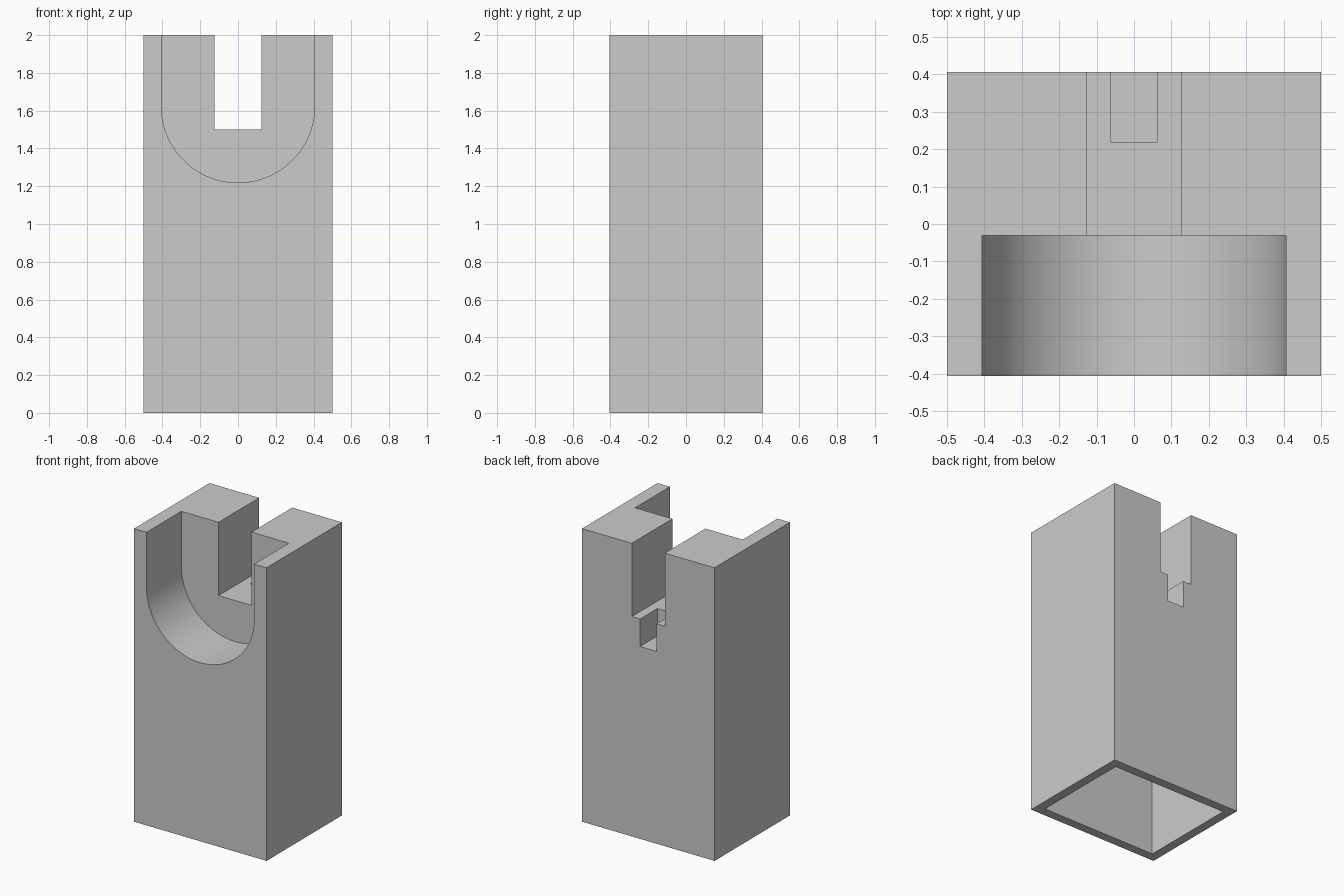
import bpy
import bmesh
from math import cos, sin, pi, radians

if "Cube" in bpy.data.objects:
    bpy.data.objects.remove(bpy.data.objects["Cube"], do_unlink=True)

U = 1 / 16                      # basic module
HALF_X, HALF_Y, TOP = 8 * U, 6.5 * U, 2.0
OVER = 0.1                      # cutter overshoot

grey = bpy.data.materials.new("plain grey")
grey.use_nodes = True
COLOUR = (0.6, 0.6, 0.6, 1)
grey.diffuse_color = COLOUR
grey.node_tree.nodes["Principled BSDF"].inputs["Base Color"].default_value = COLOUR


def prism(name, profile, y0, y1):
    """Extrude an x-z profile from y0 to y1."""
    bm = bmesh.new()
    face = bm.faces.new([bm.verts.new((x, y0, z)) for x, z in profile])
    out = bmesh.ops.extrude_face_region(bm, geom=[face])
    moved = [v for v in out["geom"] if isinstance(v, bmesh.types.BMVert)]
    bmesh.ops.translate(bm, verts=moved, vec=(0, y1 - y0, 0))
    bmesh.ops.recalc_face_normals(bm, faces=bm.faces)
    mesh = bpy.data.meshes.new(name)
    bm.to_mesh(mesh)
    bm.free()
    mesh.materials.append(grey)
    obj = bpy.data.objects.new(name, mesh)
    bpy.context.collection.objects.link(obj)
    return obj


def rect(half, z0, z1):
    return [(-half, z0), (half, z0), (half, z1), (-half, z1)]


# Solid block
body = prism("body_block", rect(HALF_X, 0, TOP), -HALF_Y, HALF_Y)

# Round-bottomed front pocket
R, CZ, STEPS = HALF_Y, TOP - 6 * U, 48
arc = [(-R * cos(pi * i / STEPS), CZ - R * sin(pi * i / STEPS)) for i in range(STEPS + 1)]
pocket_back = -0.5 * U
pocket = prism("pocket_cutter", arc + [(R, TOP + OVER), (-R, TOP + OVER)],
               -HALF_Y - OVER, pocket_back)

# Slot through the back wall, and the small notch below it
slot = prism("slot_cutter", rect(2 * U, TOP - 8 * U, TOP + OVER),
             pocket_back - OVER, HALF_Y + OVER)
notch = prism("notch_cutter", rect(U, TOP - 11 * U, TOP - 7 * U),
              HALF_Y - 3 * U, HALF_Y + OVER)

# Cavity open at the base
cavity = prism("cavity_cutter", rect(HALF_X - U, -OVER, 18 * U),
               -HALF_Y + U, HALF_Y - U)

bpy.context.view_layer.objects.active = body
for cutter in (pocket, slot, notch, cavity):
    mod = body.modifiers.new(cutter.name, "BOOLEAN")
    mod.operation = "DIFFERENCE"
    mod.solver = "EXACT"
    mod.object = cutter
    bpy.ops.object.modifier_apply(modifier=mod.name)
    bpy.data.objects.remove(cutter, do_unlink=True)

bpy.ops.object.select_all(action="DESELECT")
body.select_set(True)
bpy.ops.object.shade_smooth_by_angle(angle=radians(30))
